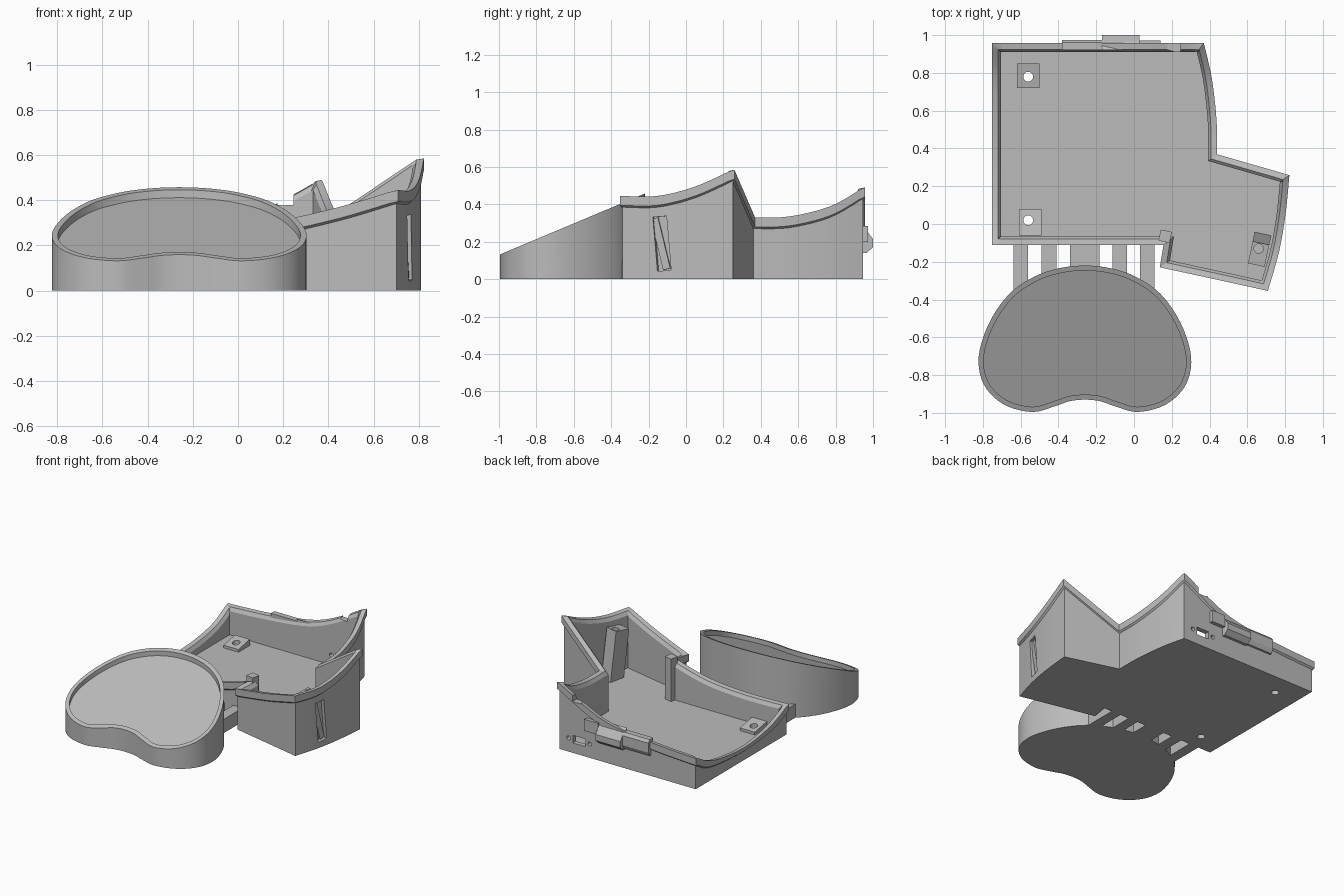
import bpy, bmesh, math
from mathutils import Vector, Matrix

if "Cube" in bpy.data.objects:
    bpy.data.objects.remove(bpy.data.objects["Cube"])

grey = bpy.data.materials.new("plain grey")
grey.use_nodes = True
grey.diffuse_color = (0.5, 0.5, 0.5, 1)
grey.node_tree.nodes["Principled BSDF"].inputs["Base Color"].default_value = (0.5, 0.5, 0.5, 1)


def add(name, bm):
    """Turn a bmesh into a named grey object."""
    bmesh.ops.recalc_face_normals(bm, faces=bm.faces)
    mesh = bpy.data.meshes.new(name)
    bm.to_mesh(mesh)
    bm.free()
    mesh.materials.append(grey)
    ob = bpy.data.objects.new(name, mesh)
    bpy.context.collection.objects.link(ob)
    return ob


def smooth(ob):
    bpy.ops.object.select_all(action='DESELECT')
    ob.select_set(True)
    bpy.context.view_layer.objects.active = ob
    bpy.ops.object.shade_smooth_by_angle(angle=math.radians(25))


def box(name, centre, size, turn=0.0, tilt=0.0):
    bm = bmesh.new()
    rot = Matrix.Rotation(math.radians(turn), 4, 'Z') @ Matrix.Rotation(math.radians(tilt), 4, 'X')
    m = Matrix.Translation(centre) @ rot @ Matrix.Diagonal((*size, 1))
    bmesh.ops.create_cube(bm, size=1, matrix=m)
    return add(name, bm)


def rod(name, centre, radius, length, axis='Z'):
    bm = bmesh.new()
    m = Matrix.Translation(centre)
    if axis == 'Y':
        m = m @ Matrix.Rotation(math.pi / 2, 4, 'X')
    bmesh.ops.create_cone(bm, cap_ends=True, segments=20, radius1=radius,
                          radius2=radius, depth=length, matrix=m)
    return add(name, bm)


def prism(name, profile, x0, x1):
    """Extrude a side profile of (y, z) points along x."""
    bm = bmesh.new()
    face = bm.faces.new([bm.verts.new((x0, y, z)) for y, z in profile])
    out = bmesh.ops.extrude_face_region(bm, geom=[face])
    bmesh.ops.translate(bm, vec=(x1 - x0, 0, 0),
                        verts=[v for v in out["geom"] if isinstance(v, bmesh.types.BMVert)])
    return add(name, bm)


def spline(pts, steps, closed=False):
    """Catmull-Rom curve through points; open curves omit their last point."""
    n = len(pts)
    p = [Vector(q) for q in pts]
    at = (lambda i: p[i % n]) if closed else (lambda i: p[min(max(i, 0), n - 1)])
    res = []
    for i in range(n if closed else n - 1):
        a, b, c, d = at(i - 1), at(i), at(i + 1), at(i + 2)
        for k in range(steps):
            t = k / steps
            res.append(0.5 * (2 * b + (c - a) * t + (2 * a - 5 * b + 4 * c - d) * t * t
                              + (3 * b - a - 3 * c + d) * t ** 3))
    return res


def inward(loop):
    """Mitred inward directions of a counter-clockwise outline."""
    res = []
    for i, p in enumerate(loop):
        e1 = (p - loop[i - 1]).xy.normalized()
        e2 = (loop[(i + 1) % len(loop)] - p).xy.normalized()
        n1, n2 = Vector((-e1.y, e1.x)), Vector((-e2.y, e2.x))
        m = (n1 + n2) / max(0.3, 1 + n1.dot(n2))
        res.append(Vector((m.x, m.y, 0)))
    return res


def loft(name, rings):
    """Closed solid through stacked rings, capped at both ends."""
    bm = bmesh.new()
    vs = [[bm.verts.new(p) for p in r] for r in rings]
    n = len(vs[0])
    for a, b in zip(vs, vs[1:]):
        for i in range(n):
            j = (i + 1) % n
            bm.faces.new((a[i], a[j], b[j], b[i]))
    bm.faces.new(vs[0])
    bm.faces.new(vs[-1])
    return add(name, bm)


def cut(ob, cutters):
    for c in cutters:
        mod = ob.modifiers.new("cut", 'BOOLEAN')
        mod.operation = 'DIFFERENCE'
        mod.solver = 'EXACT'
        mod.object = c
    dg = bpy.context.evaluated_depsgraph_get()
    mesh = bpy.data.meshes.new_from_object(ob.evaluated_get(dg))
    ob.modifiers.clear()
    ob.data = mesh


# Case shell: each wall is a path of (x, y, rim height)
walls = [
    [(-.74, -.10, .22), (-.4, -.10, .215), (-.1, -.10, .24), (.17, -.10, .31)],
    [(.17, -.10, .31), (.15, -.22, .30)],
    [(.15, -.22, .30), (.45, -.285, .37), (.70, -.34, .445)],
    [(.70, -.34, .445), (.755, -.15, .445), (.79, .05, .495), (.81, .25, .585)],
    [(.81, .25, .585), (.43, .35, .48)],
    [(.428, .36, .33), (.425, .55, .335), (.40, .77, .39), (.36, .945, .49)],
    [(.36, .945, .49), (.1, .945, .35), (-.1, .945, .285), (-.4, .945, .25), (-.74, .945, .23)],
    [(-.74, .945, .23), (-.74, .75, .14), (-.74, .4, .10), (-.74, .1, .14), (-.74, -.10, .22)],
]
rim = []
for w in walls:
    rim += spline(w, 5 if len(w) > 2 else 1)
inn = inward(rim)
FLOOR, THICK, LIP = .03, .035, .012


def ring(offset, height):
    return [Vector((p.x, p.y, height(p.z))) + d * offset for p, d in zip(rim, inn)]


def band(z):
    return z - min(.06, .35 * z)


case = loft("case_shell", [
    ring(0, lambda z: 0), ring(0, band), ring(-LIP, lambda z: band(z) + .01),
    ring(-LIP, lambda z: z), ring(THICK - .015, lambda z: z - .005),
    ring(THICK, lambda z: z - .03), ring(THICK, lambda z: FLOOR)])

# Screw bosses on the floor and the tall posts
bosses = [prism("rear_boss", [(.72, .03), (.85, .03), (.85, .075), (.72, .05)], -.62, -.50),
          prism("front_boss", [(-.06, .03), (.08, .03), (.08, .05), (-.06, .075)], -.61, -.49)]
thumb_post = box("thumb_post", (.665, -.135, .2), (.09, .12, .36), -12, 8)
box("corner_post", (.165, -.065, .185), (.06, .06, .31), -12)

# Openings: port, screw holes, rim notch and side slot
cutters = [box("port_cutter", (.20, .94, .10), (.10, .2, .055)),
           box("notch_cutter", (.21, .95, .42), (.07, .12, .08)),
           box("slot_cutter", (.765, -.13, .19), (.07, .075, .29), -14, 5)]
cutters += [rod("port_screw_cutter", (.20 + s * .085, .94, .10), .015, .2, 'Y') for s in (-1, 1)]
holes = [rod("screw_cutter", (-.56, y, .05), .026, .3) for y in (.78, .02)]
holes.append(rod("post_cutter", (.66, -.13, .4), .025, .2))
cut(case, cutters + holes[:2])
for b, h in zip(bosses + [thumb_post], holes):
    cut(b, [h])
for c in cutters + holes:
    bpy.data.objects.remove(c)
smooth(case)

# Slanted fin inside the side slot
box("slot_fin", (.738, -.135, .19), (.012, .04, .28), -14, 14)

# Latch housing on the back wall
prism("latch_plate", [(.92, .15), (.96, .15), (.975, .18), (.975, .25), (.96, .27), (.92, .27)], -.38, -.17)
prism("latch_block", [(.92, .14), (.965, .14), (1.0, .17), (1.0, .215), (.965, .26), (.92, .285)], -.17, .03)
prism("latch_rail", [(.93, .20), (.972, .20), (.972, .285), (.93, .285)], .03, .14)

# Bars that join the wrist rest to the case
for i, (x, w) in enumerate([(-.60, .075), (-.45, .08), (-.26, .155), (-.075, .075), (.07, .075)]):
    box("joining_bar_%d" % (i + 1), (x, -.22, .05), (w, .28, .10))

# Wrist rest: mirrored kidney outline with a slanted, recessed top
half = [(0, -.22), (.14, -.235), (.27, -.28), (.40, -.37), (.505, -.52), (.562, -.70), (.535, -.85),
        (.43, -.955), (.28, -.995), (.16, -.965), (.08, -.938), (0, -.93)]
pts = [(-.26 - x, y, 0) for x, y in half] + [(-.26 + x, y, 0) for x, y in half[-2:0:-1]]
outline = spline(pts, 5, closed=True)
inner = [p + d * .027 for p, d in zip(outline, inward(outline))]


def slanted(loop, drop):
    return [Vector((p.x, p.y, .13 + .42 * (p.y + 1) - drop)) for p in loop]


rest = loft("wrist_rest", [outline, slanted(outline, 0), slanted(inner, 0), slanted(inner, .035)])
smooth(rest)
